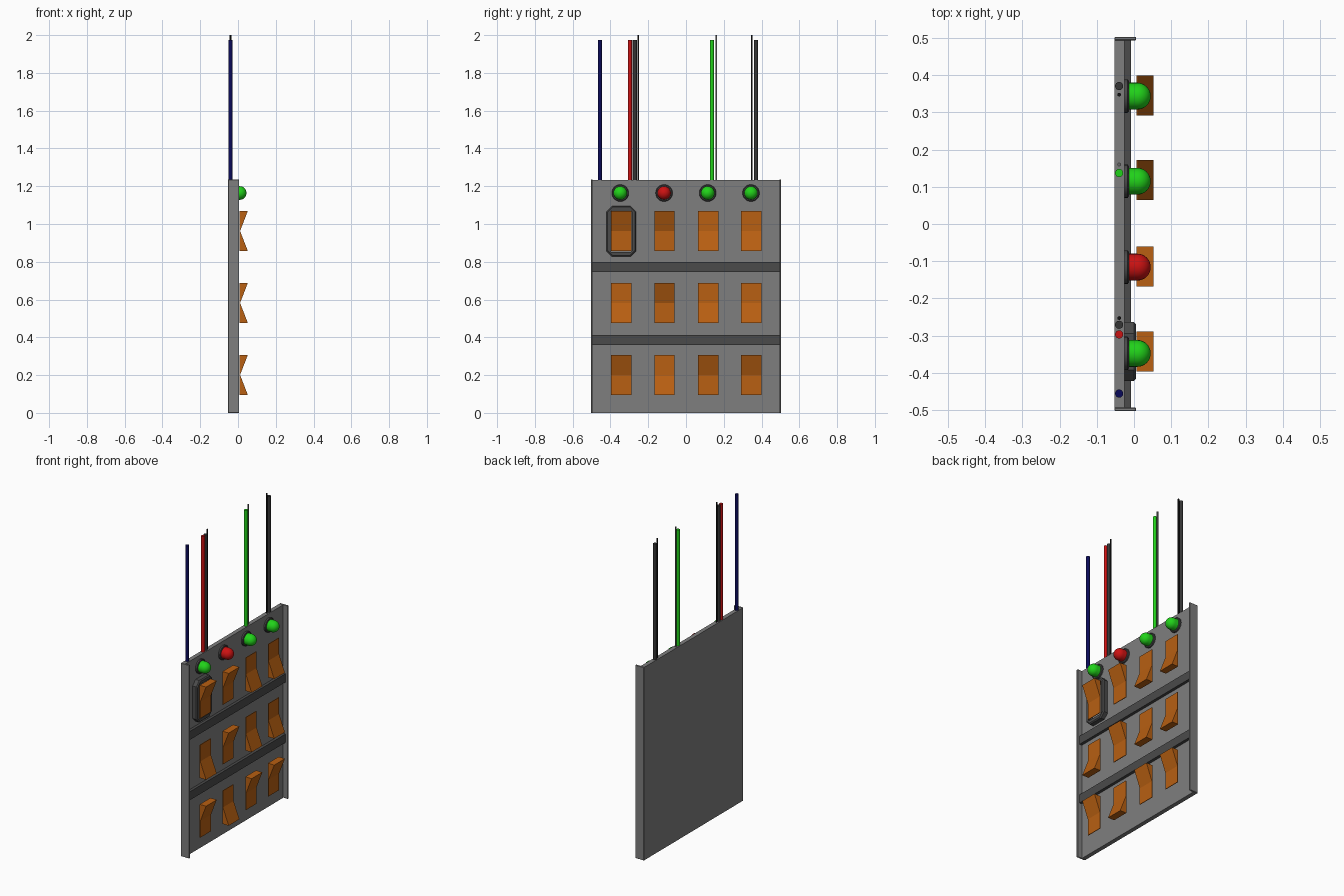
import bpy, bmesh, math

if "Cube" in bpy.data.objects:
    bpy.data.objects.remove(bpy.data.objects["Cube"])

def material(name, rgb):
    m = bpy.data.materials.new(name)
    m.diffuse_color = (*rgb, 1)
    m.use_nodes = True
    m.node_tree.nodes["Principled BSDF"].inputs["Base Color"].default_value = m.diffuse_color
    return m

GRAY = material("panel_gray", (0.21, 0.21, 0.21))
DARK = material("dark_gray", (0.07, 0.07, 0.07))
ORANGE = material("switch_orange", (0.48, 0.115, 0.006))
GREEN = material("lamp_green", (0.015, 0.65, 0.01))
RED = material("signal_red", (0.6, 0.006, 0.006))
NAVY = material("wire_navy", (0.003, 0.003, 0.1))
CHARCOAL = material("wire_charcoal", (0.035, 0.035, 0.035))
BLACK = material("wire_black", (0.006, 0.006, 0.006))
SILVER = material("wire_gray", (0.14, 0.14, 0.14))

def finish(name, bm, mat, smooth=False):
    bmesh.ops.recalc_face_normals(bm, faces=bm.faces[:])
    me = bpy.data.meshes.new(name)
    bm.to_mesh(me)
    bm.free()
    me.materials.append(mat)
    ob = bpy.data.objects.new(name, me)
    bpy.context.collection.objects.link(ob)
    if smooth:
        bpy.context.view_layer.objects.active = ob
        ob.select_set(True)
        bpy.ops.object.shade_smooth_by_angle(angle=math.radians(35))
        ob.select_set(False)
    return ob

def box(name, xr, yr, zr, mat, bevel=0):
    bm = bmesh.new()
    bmesh.ops.create_cube(bm, size=1)
    for v in bm.verts:
        v.co = [r[0] + (c + 0.5) * (r[1] - r[0]) for c, r in zip(v.co, (xr, yr, zr))]
    if bevel:
        bmesh.ops.bevel(bm, geom=bm.edges[:], offset=bevel, segments=1, affect='EDGES')
    return finish(name, bm, mat)

def prism_y(name, profile, y, width, mat):
    """Extrude an (x, z) profile across the panel."""
    bm = bmesh.new()
    f = bm.faces.new([bm.verts.new((x, y - width / 2, z)) for x, z in profile])
    ext = bmesh.ops.extrude_face_region(bm, geom=[f])
    for v in ext['geom']:
        if isinstance(v, bmesh.types.BMVert):
            v.co.y += width
    return finish(name, bm, mat)

def lathe_x(name, profile, y, z, mat, n=24):
    """Turn (x, radius) points about an axis pointing out of the panel."""
    bm = bmesh.new()
    rings = [[bm.verts.new((x, y + r * math.cos(2 * math.pi * i / n),
                            z + r * math.sin(2 * math.pi * i / n)))
              for i in range(n)] for x, r in profile]
    for a, b in zip(rings, rings[1:]):
        for i in range(n):
            j = (i + 1) % n
            bm.faces.new((a[i], a[j], b[j], b[i]))
    bm.faces.new(rings[0])
    bm.faces.new(rings[-1])
    return finish(name, bm, mat, True)

# Back plate with raised side flanges
box("back_plate", (-0.053, -0.026), (-0.499, 0.499), (0, 1.234), GRAY)
for s in (-1, 1):
    box("side_flange", (-0.053, 0.006), sorted((s * 0.494, s * 0.503)), (0, 1.236), GRAY, 0.002)

# Divider bars between switch rows
for z in (0.386, 0.772):
    box("divider_bar", (-0.03, -0.008), (-0.495, 0.495), (z - 0.027, z + 0.027), DARK)

# Rocker switches: one half flat, the other half a wedge; U = top out, D = bottom out
COLUMNS = (-0.343, -0.114, 0.118, 0.346)
for zc, states in ((0.963, "UUDD"), (0.582, "DUDD"), (0.201, "UDUU")):
    for y, state in zip(COLUMNS, states):
        d = 0.106 if state == "U" else -0.106
        prism_y("rocker_switch", [(0.007, zc - d), (0.011, zc - d), (0.011, zc),
                                  (0.052, zc + d), (0.007, zc + d)], y, 0.108, ORANGE)

# Chamfered bezel around the first switch
def octagon(hy, hz, c):
    return [(hy, hz - c), (hy - c, hz), (c - hy, hz), (-hy, hz - c),
            (-hy, c - hz), (c - hy, -hz), (hy - c, -hz), (hy, c - hz)]

bm = bmesh.new()
loops = []
for x, hy, hz, c in ((-0.026, 0.079, 0.134, 0.03), (0.0, 0.079, 0.134, 0.03),
                     (0.006, 0.073, 0.128, 0.028), (0.006, 0.057, 0.11, 0.006),
                     (-0.026, 0.057, 0.11, 0.006)):
    loops.append([bm.verts.new((x, -0.343 + a, 0.961 + b)) for a, b in octagon(hy, hz, c)])
for a, b in zip(loops, loops[1:] + loops[:1]):
    for i in range(8):
        j = (i + 1) % 8
        bm.faces.new((a[i], a[j], b[j], b[i]))
finish("switch_bezel", bm, DARK)

# Indicator lamps: collar and dome
R = 0.036
dome = [(-0.026, R)] + [(0.009 + R * math.sin(t * math.pi / 16), R * math.cos(t * math.pi / 16))
                        for t in range(8)] + [(0.009 + R, 0.001)]
for y, mat in zip((-0.348, -0.116, 0.115, 0.344), (GREEN, RED, GREEN, GREEN)):
    lathe_x("lamp_collar", [(-0.027, 0.045), (-0.017, 0.045), (-0.014, 0.041)], y, 1.164, DARK)
    lathe_x("lamp_dome", dome, y, 1.164, mat)

# Wires rising from the top edge
for y, r, top, mat in ((-0.456, 0.011, 1.975, NAVY), (-0.297, 0.011, 1.975, RED),
                       (-0.271, 0.011, 1.975, CHARCOAL), (-0.253, 0.005, 2.0, BLACK),
                       (0.137, 0.011, 1.975, GREEN), (0.16, 0.005, 2.0, SILVER),
                       (0.348, 0.005, 2.0, BLACK), (0.371, 0.011, 1.975, CHARCOAL)):
    bm = bmesh.new()
    bmesh.ops.create_cone(bm, cap_ends=True, segments=16, radius1=r, radius2=r, depth=top - 1.2)
    bmesh.ops.translate(bm, vec=(-0.04, y, (top + 1.2) / 2), verts=bm.verts[:])
    finish("wire", bm, mat, True)
